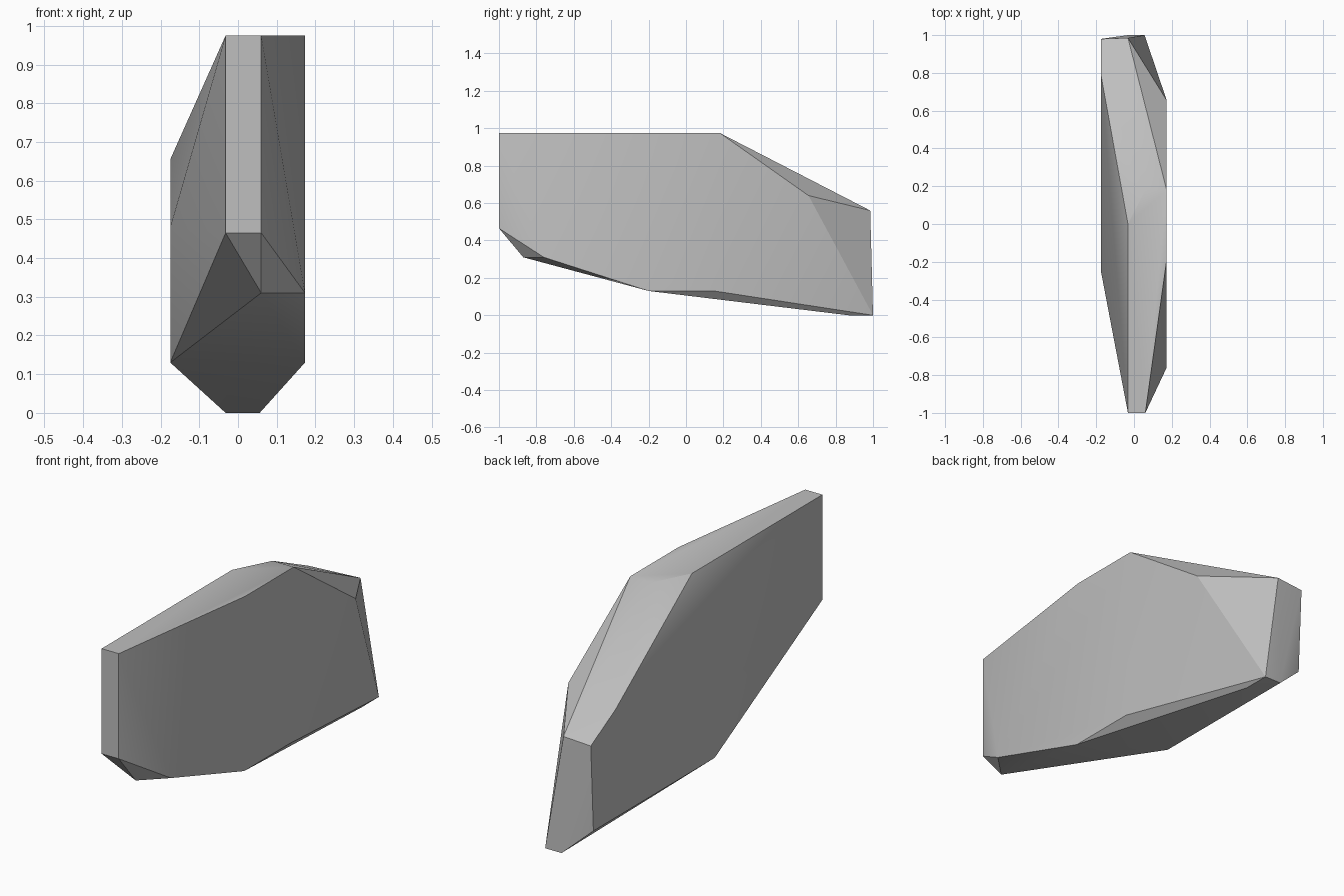
import bpy
import bmesh
import math

# Remove the default cube only
cube = bpy.data.objects.get("Cube")
if cube:
    bpy.data.objects.remove(cube, do_unlink=True)

# Shared levels of the chiselled stone
LEFT, RIGHT = -0.175, 0.173     # flank planes
INNER, OUTER = -0.032, 0.06     # narrow ridge running through the middle
TOP, LOW = 0.975, 0.13          # crown and belly heights

# Corner points, grouped by region
nose = [(x, -1.0, z) for x in (INNER, OUTER) for z in (0.465, TOP)]
nose += [(OUTER, -0.87, 0.31), (RIGHT, -0.76, 0.31)]

crown = [(INNER, 0.0, TOP), (OUTER, 0.18, TOP),
         (RIGHT, -0.19, TOP), (RIGHT, 0.18, TOP)]

left_flank = [(LEFT, -0.25, 0.48), (LEFT, 0.03, LOW),
              (LEFT, 0.79, 0.655), (LEFT, 0.96, LOW), (LEFT, 0.98, 0.55)]

right_flank = [(RIGHT, -0.2, LOW), (RIGHT, 0.15, LOW), (RIGHT, 0.655, 0.64)]

tail = [(INNER, 0.985, 0.56), (INNER, 1.0, 0.0),
        (0.056, 1.0, 0.0), (0.056, 0.87, 0.0)]


def make_material(name, colour):
    mat = bpy.data.materials.new(name)
    mat.use_nodes = True
    mat.diffuse_color = colour
    mat.node_tree.nodes["Principled BSDF"].inputs["Base Color"].default_value = colour
    return mat


def make_hull(name, points, material):
    """Wrap the points in a convex faceted solid."""
    bm = bmesh.new()
    for point in points:
        bm.verts.new(point)
    bmesh.ops.convex_hull(bm, input=bm.verts[:])
    loose = [v for v in bm.verts if not v.link_faces]
    bmesh.ops.delete(bm, geom=loose, context='VERTS')
    # Merge triangles that lie in one plane
    bmesh.ops.dissolve_limit(bm, angle_limit=math.radians(0.5),
                             verts=bm.verts[:], edges=bm.edges[:])
    bmesh.ops.recalc_face_normals(bm, faces=bm.faces[:])
    mesh = bpy.data.meshes.new(name)
    bm.to_mesh(mesh)
    bm.free()
    mesh.materials.append(material)
    obj = bpy.data.objects.new(name, mesh)
    bpy.context.collection.objects.link(obj)
    return obj


# Build the stone and soften only its shallow creases
stone_grey = make_material("stone grey", (0.52, 0.52, 0.52, 1.0))
rock = make_hull("rock", nose + crown + left_flank + right_flank + tail, stone_grey)
bpy.ops.object.select_all(action='DESELECT')
rock.select_set(True)
bpy.context.view_layer.objects.active = rock
bpy.ops.object.shade_smooth_by_angle(angle=math.radians(30))
